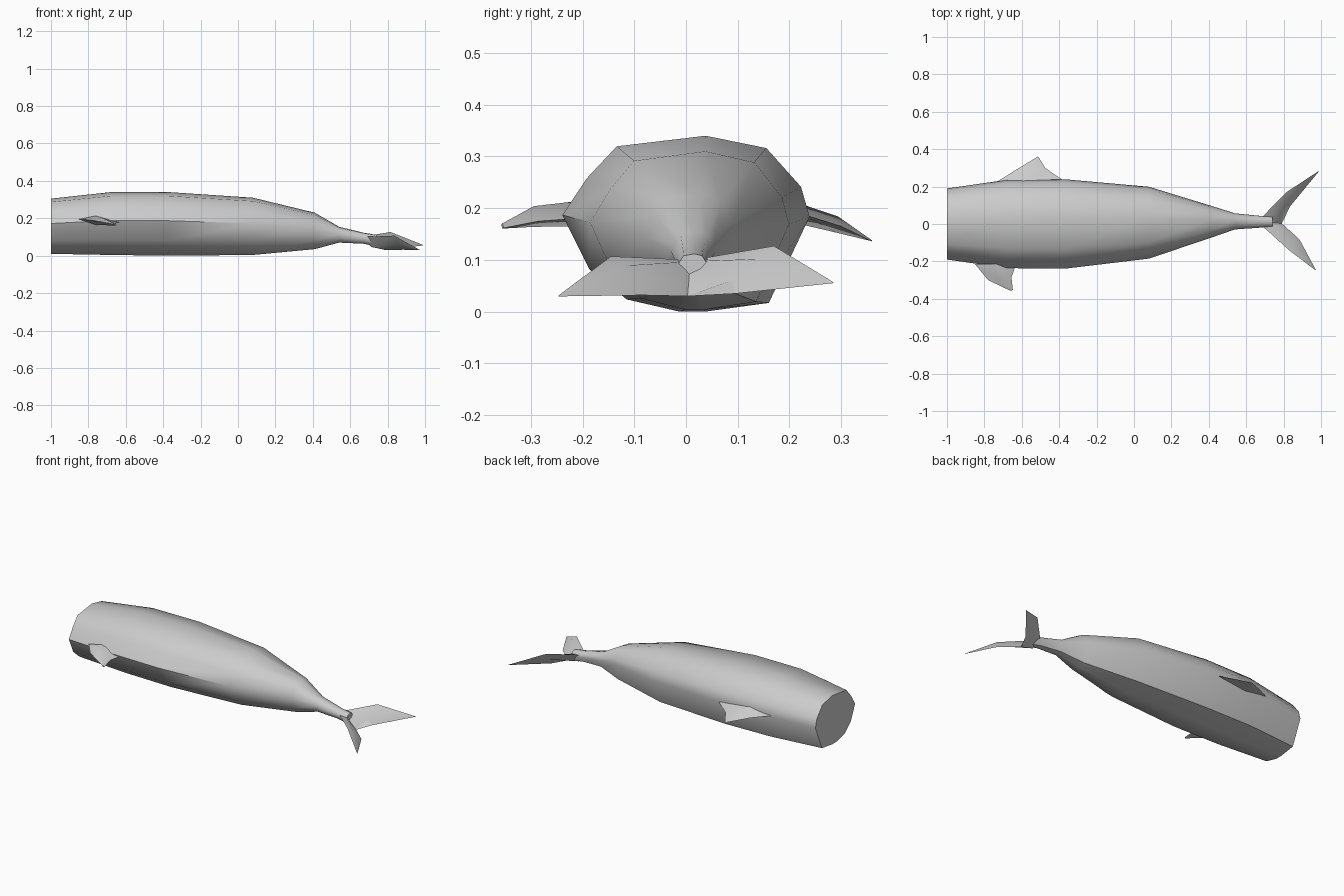
import bpy, bmesh, math
from mathutils import Vector

cube = bpy.data.objects.get("Cube")
if cube:
    bpy.data.objects.remove(cube)

grey = bpy.data.materials.new("whale_grey")
grey.use_nodes = True
grey.diffuse_color = (0.6, 0.6, 0.6, 1)
grey.node_tree.nodes["Principled BSDF"].inputs["Base Color"].default_value = (0.6, 0.6, 0.6, 1)


def loft(name, rings, angle):
    """Skin a list of equal-sized point rings and cap both ends."""
    bm = bmesh.new()
    loops = [[bm.verts.new(p) for p in ring] for ring in rings]
    for a, b in zip(loops, loops[1:]):
        for i in range(len(a)):
            j = (i + 1) % len(a)
            bm.faces.new((a[i], a[j], b[j], b[i]))
    bm.faces.new(loops[0])
    bm.faces.new(loops[-1])
    bmesh.ops.remove_doubles(bm, verts=bm.verts, dist=0.0005)
    bmesh.ops.recalc_face_normals(bm, faces=bm.faces)
    mesh = bpy.data.meshes.new(name)
    bm.to_mesh(mesh)
    bm.free()
    mesh.materials.append(grey)
    obj = bpy.data.objects.new(name, mesh)
    bpy.context.collection.objects.link(obj)
    bpy.ops.object.select_all(action='DESELECT')
    obj.select_set(True)
    bpy.context.view_layer.objects.active = obj
    bpy.ops.object.shade_smooth_by_angle(angle=math.radians(angle))
    return obj


def fin(name, sections):
    """Diamond-section fin from (leading point, trailing point, half thickness)."""
    rings = []
    for lead, trail, t in sections:
        lead, trail = Vector(lead), Vector(trail)
        mid = lead.lerp(trail, 0.4)
        up = Vector((0, 0, t))
        rings.append([lead, mid + up, trail, mid - up])
    return loft(name, rings, 50)


# Body: one slightly rolled cross-section scaled along the spine
profile = [(0.16, 1), (0.65, 0.93), (0.93, 0.71), (1, 0.54), (0.67, 0.05), (0.15, 0),
           (-0.05, 0), (-0.48, 0.07), (-0.78, 0.24), (-1, 0.55), (-0.8, 0.76), (-0.56, 0.94)]
# x, centre y, half width, bottom z, top z
spine = [(-1.0, 0, 0.19, 0.01, 0.305), (-0.68, 0, 0.236, 0.004, 0.34),
         (-0.37, 0, 0.239, 0.0, 0.34), (0.08, 0.007, 0.192, 0.004, 0.31),
         (0.41, 0.012, 0.086, 0.035, 0.23), (0.54, 0.014, 0.043, 0.07, 0.155),
         (0.67, 0.012, 0.032, 0.064, 0.123), (0.74, 0.012, 0.03, 0.05, 0.112)]
loft("body", [[(x, cy + w * u, lo + (hi - lo) * v) for u, v in profile]
              for x, cy, w, lo, hi in spine], 50)

# Tail flukes: high leading edge, low trailing edge, meeting at the notch
root = ((0.66, 0.012, 0.1), (0.79, 0.003, 0.03), 0.025)
fin("left_fluke", [root,
                   ((0.815, 0.17, 0.127), (0.835, 0.095, 0.035), 0.012),
                   ((0.99, 0.285, 0.057), (0.99, 0.283, 0.055), 0.001)])
fin("right_fluke", [root,
                    ((0.835, -0.145, 0.107), (0.885, -0.083, 0.032), 0.012),
                    ((0.97, -0.247, 0.031), (0.972, -0.245, 0.03), 0.001)])

# Side flippers: left one pointed and drooping, right one short and blunt
fin("left_flipper", [((-0.75, 0.215, 0.19), (-0.36, 0.22, 0.19), 0.02),
                     ((-0.63, 0.29, 0.17), (-0.475, 0.3, 0.165), 0.016),
                     ((-0.515, 0.36, 0.138), (-0.51, 0.358, 0.136), 0.001)])
fin("right_flipper", [((-0.85, -0.215, 0.195), (-0.63, -0.215, 0.18), 0.024),
                      ((-0.78, -0.3, 0.19), (-0.655, -0.285, 0.175), 0.02),
                      ((-0.66, -0.357, 0.168), (-0.648, -0.352, 0.162), 0.005)])
